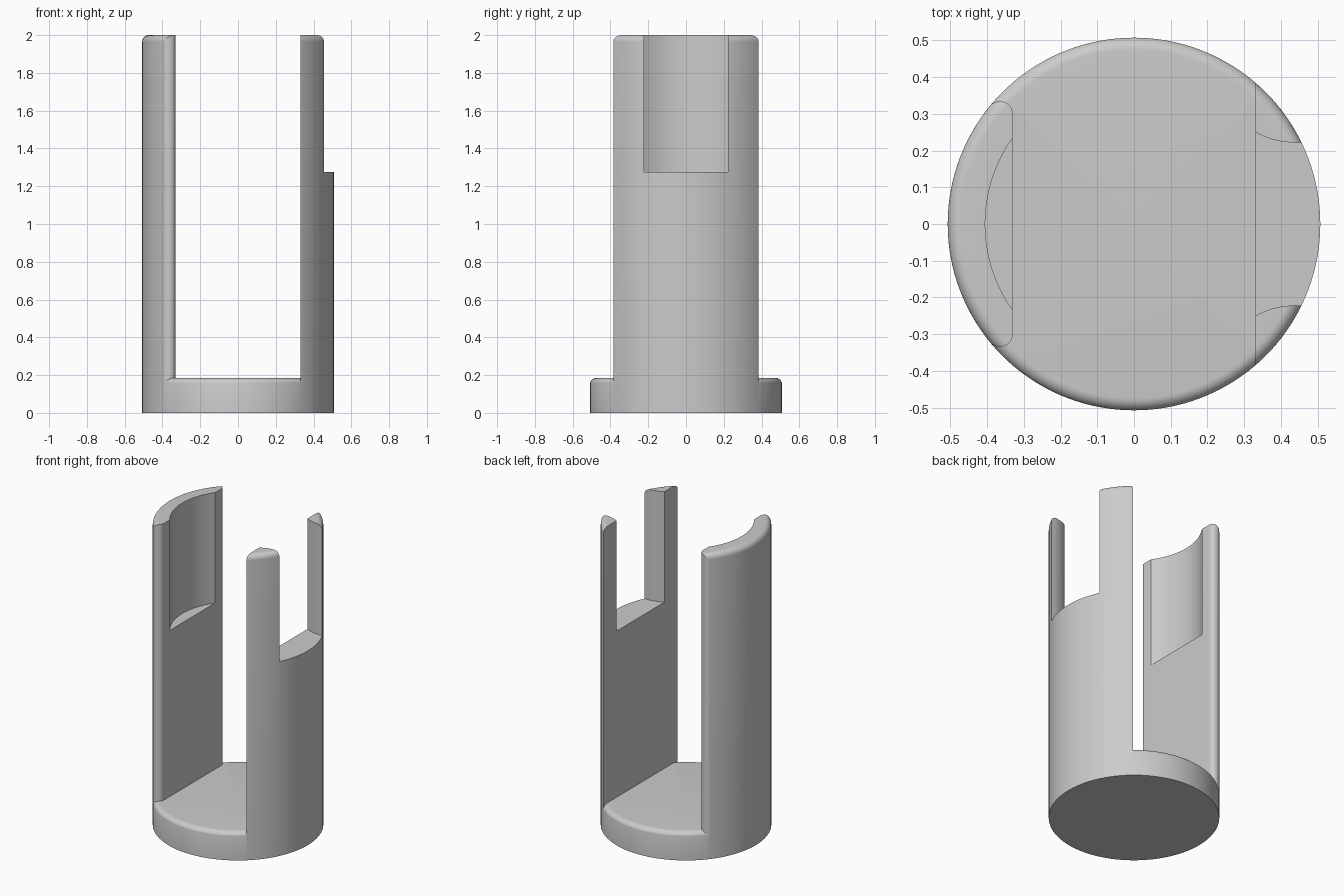
import bpy, bmesh
from math import sin, cos, pi, radians, sqrt, atan2, degrees

if "Cube" in bpy.data.objects:
    bpy.data.objects.remove(bpy.data.objects["Cube"])

R = 0.507          # outer radius
FILLET = 0.035     # rounding of the rims and left arm corners
SLOT = 0.33        # half width of the slot
FLOOR = 0.185
TOP = 2.0
SHELF = 1.275      # bottom of the upper recesses

grey = bpy.data.materials.new("grey")
grey.use_nodes = True
grey.diffuse_color = (0.6, 0.6, 0.6, 1)
grey.node_tree.nodes["Principled BSDF"].inputs["Base Color"].default_value = (0.6, 0.6, 0.6, 1)


def arc(cx, cy, r, a0, a1, n):
    return [(cx + r * cos(radians(a0 + (a1 - a0) * i / n)),
             cy + r * sin(radians(a0 + (a1 - a0) * i / n))) for i in range(n + 1)]


def finish(name, bm):
    bmesh.ops.recalc_face_normals(bm, faces=bm.faces)
    mesh = bpy.data.meshes.new(name)
    bm.to_mesh(mesh)
    bm.free()
    mesh.materials.append(grey)
    ob = bpy.data.objects.new(name, mesh)
    bpy.context.collection.objects.link(ob)
    return ob


def lathe(name, profile):
    bm = bmesh.new()
    verts = [bm.verts.new((r, 0, z)) for r, z in profile]
    edges = [bm.edges.new(pair) for pair in zip(verts, verts[1:])]
    bmesh.ops.spin(bm, geom=verts + edges, cent=(0, 0, 0), axis=(0, 0, 1),
                   angle=2 * pi, steps=160, use_duplicate=False)
    bmesh.ops.remove_doubles(bm, verts=bm.verts, dist=1e-5)
    return finish(name, bm)


def prism(name, outline, z0, z1):
    bm = bmesh.new()
    face = bm.faces.new([bm.verts.new((x, y, z0)) for x, y in outline])
    ext = bmesh.ops.extrude_face_region(bm, geom=[face])["geom"]
    moved = [g for g in ext if isinstance(g, bmesh.types.BMVert)]
    bmesh.ops.translate(bm, verts=moved, vec=(0, 0, z1 - z0))
    return finish(name, bm)


def combine(ob, cutter, operation):
    cutter.hide_render = True
    mod = ob.modifiers.new("cut", "BOOLEAN")
    mod.operation = operation
    mod.solver = "EXACT"
    mod.object = cutter
    bpy.context.view_layer.objects.active = ob
    bpy.ops.object.modifier_apply(modifier=mod.name)
    bpy.data.objects.remove(cutter)


def mirrored(points):
    return [(x, -y) for x, y in reversed(points)]


# Tall round body with a rounded top rim
body = lathe("slotted_holder", [(0, 0), (R, 0)]
             + arc(R - FILLET, TOP - FILLET, FILLET, 0, 90, 8) + [(0, TOP)])

# Slot through the body, leaving a base with a rounded rim
slot = lathe("slot_cutter", [(0, FLOOR)]
             + arc(R + 0.002 - FILLET, FLOOR - FILLET, FILLET, 90, 0, 8)
             + [(1.2, FLOOR - FILLET), (1.2, 2.5), (0, 2.5)])

# Slot outline: straight on the right, rounded arm corners on the left
cx = -SLOT - FILLET
cy = sqrt((R - FILLET) ** 2 - cx ** 2)
corner = arc(cx, cy, FILLET, degrees(atan2(cy, cx)), 0, 10)
corner = [(corner[0][0] * 1.8, corner[0][1] * 1.8)] + corner
outline = [(SLOT, -0.8), (SLOT, 0.8)] + corner + mirrored(corner)
combine(slot, prism("slot_outline", outline, -0.5, 2.4), "INTERSECT")
combine(body, slot, "DIFFERENCE")

# Upper recess: round scoop in the left arm, open notch in the right arm
notch_side = arc(0.435, 0.432, 0.21, 270, 240, 8)
recess = [(0.8, -0.222), (0.8, 0.222)] + notch_side \
    + arc(0, 0, 0.405, 120, 240, 48) + mirrored(notch_side)
combine(body, prism("recess_cutter", recess, SHELF, 2.4), "DIFFERENCE")

# Smooth shading with sharp edges kept
bpy.ops.object.select_all(action="DESELECT")
body.select_set(True)
bpy.context.view_layer.objects.active = body
bpy.ops.object.shade_smooth_by_angle(angle=radians(30))
